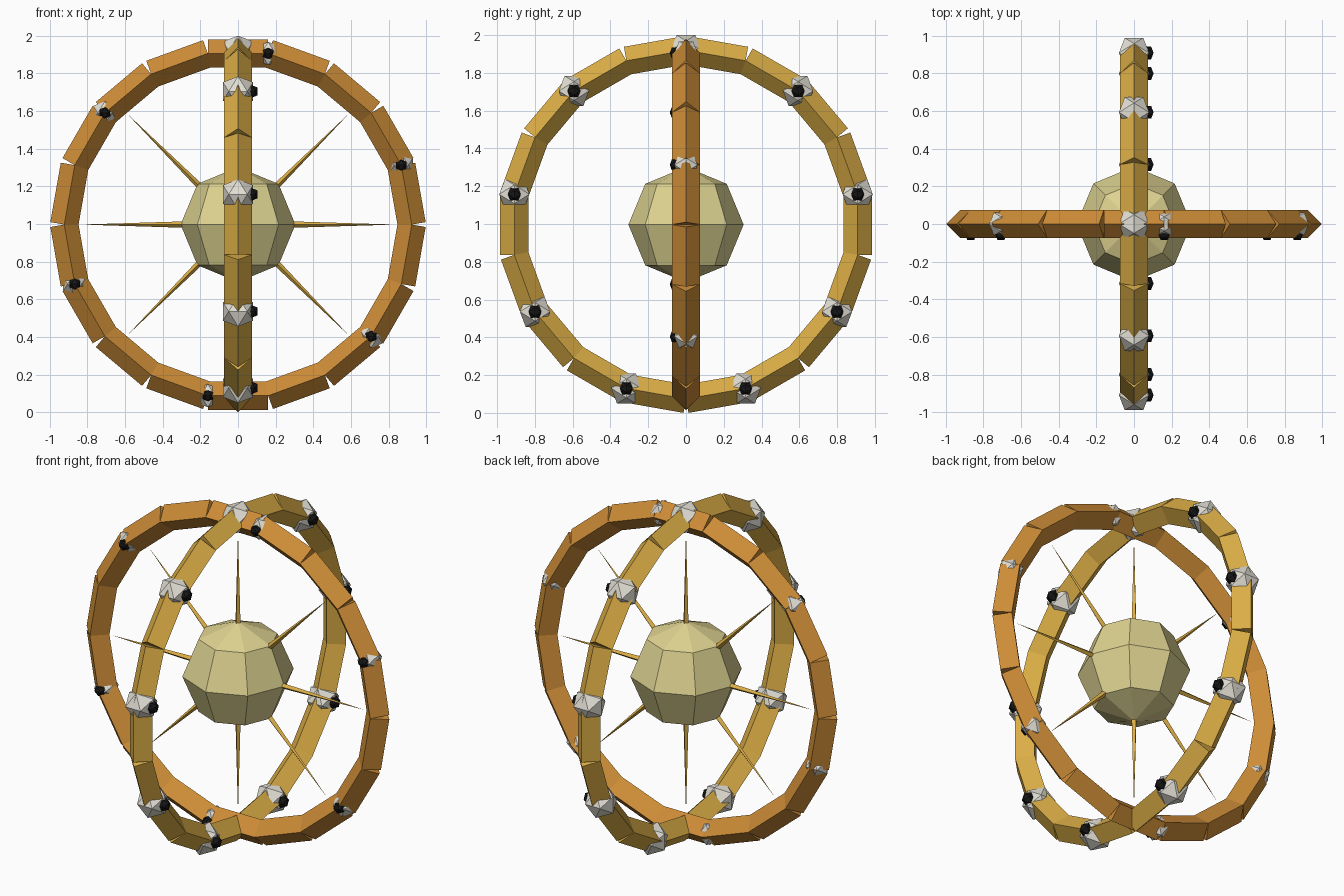
import bpy, bmesh, math
from mathutils import Vector, Matrix

if "Cube" in bpy.data.objects:
    bpy.data.objects.remove(bpy.data.objects["Cube"])

CENTRE = Vector((0, 0, 0.997))
RING_R = 0.923      # radius through the segment joints
BAR_R = 0.075       # half diagonal of the square bar
SEGMENTS = 18


def material(name, r, g, b):
    mat = bpy.data.materials.new(name)
    lin = [((c / 255 + 0.055) / 1.055) ** 2.4 for c in (r, g, b)]
    mat.diffuse_color = (*lin, 1)
    mat.use_nodes = True
    mat.node_tree.nodes["Principled BSDF"].inputs["Base Color"].default_value = mat.diffuse_color
    return mat


copper = material("copper", 206, 141, 55)
gold = material("gold", 220, 174, 70)
cream = material("pale_yellow", 222, 211, 145)
white = material("off_white", 226, 223, 212)
black = material("black", 22, 22, 22)


def finish(name, bm, mat):
    bmesh.ops.recalc_face_normals(bm, faces=bm.faces)
    mesh = bpy.data.meshes.new(name)
    bm.to_mesh(mesh)
    bm.free()
    mesh.materials.append(mat)
    obj = bpy.data.objects.new(name, mesh)
    bpy.context.collection.objects.link(obj)
    return obj


def on_ring(axis, deg, radius=RING_R):
    """Point on the ring whose plane holds z and the given horizontal axis."""
    a = math.radians(deg)
    return CENTRE + radius * (math.cos(a) * axis + math.sin(a) * Vector((0, 0, 1)))


def add_bar(bm, start, end, r1, r2, side):
    """Four-sided bar with one corner facing the side direction."""
    y = (end - start).normalized()
    x = side.normalized()
    z = x.cross(y)
    rot = Matrix((x, z, y)).transposed().to_4x4()
    bmesh.ops.create_cone(bm, cap_ends=True, segments=4, radius1=r1, radius2=r2,
                          depth=(end - start).length,
                          matrix=Matrix.Translation((start + end) / 2) @ rot)


def add_icosahedron(bm, centre, reach):
    """Icosahedron aligned to the world axes, reaching the given distance."""
    h = reach * 0.618
    verts = []
    for s in (-1, 1):
        for t in (-1, 1):
            for co in ((s * reach, 0, t * h), (s * h, t * reach, 0), (0, s * h, t * reach)):
                verts.append(bm.verts.new(centre + Vector(co)))
    bmesh.ops.convex_hull(bm, input=verts)


def build_ring(name, axis, first_joint, mat, first_stud, studs, stud_size, bead_offset, bead_size):
    normal = bead_offset.normalized()
    # ring of straight square bars, open on the outside of each joint
    bm = bmesh.new()
    step = 360 / SEGMENTS
    for i in range(SEGMENTS):
        a = first_joint + i * step
        add_bar(bm, on_ring(axis, a), on_ring(axis, a + step), BAR_R, BAR_R, normal)
    finish(name, bm, mat)
    # studs on the joints, each with a bead on one side
    stud_bm, bead_bm = bmesh.new(), bmesh.new()
    for i in range(studs):
        p = on_ring(axis, first_stud + i * 360 / studs)
        add_icosahedron(stud_bm, p, stud_size)
        add_icosahedron(bead_bm, p + bead_offset, bead_size)
    finish(name + "_studs", stud_bm, white)
    finish(name + "_beads", bead_bm, black)


X, Y = Vector((1, 0, 0)), Vector((0, 1, 0))
build_ring("copper_ring", X, 0, copper, 20, 6, 0.061, Vector((0, -0.057, 0)), 0.029)
build_ring("gold_ring", Y, 10, gold, 90, 9, 0.080, Vector((0.070, 0, 0)), 0.034)

# faceted core
bm = bmesh.new()
bmesh.ops.create_uvsphere(bm, u_segments=8, v_segments=4, radius=0.305,
                          matrix=Matrix.Translation(CENTRE))
finish("core", bm, cream)

# thin rays around the core
bm = bmesh.new()
for i in range(8):
    add_bar(bm, on_ring(X, i * 45, 0.25), on_ring(X, i * 45, 0.82), 0.018, 0.0005, Y)
finish("rays", bm, gold)
